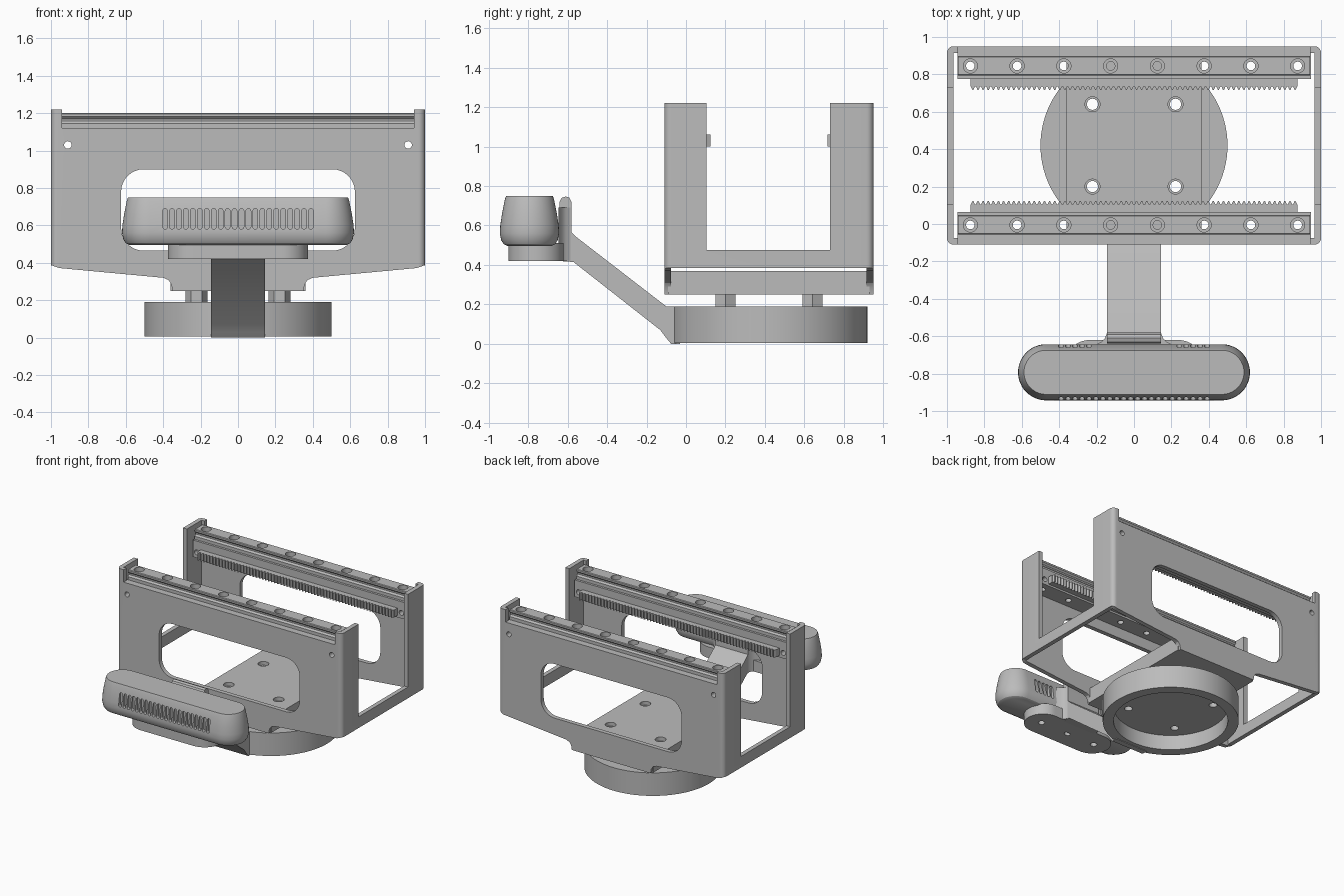
import bpy, bmesh, math
from math import cos, sin, pi

cube = bpy.data.objects.get("Cube")
if cube:
    bpy.data.objects.remove(cube, do_unlink=True)

grey = bpy.data.materials.new("plain grey")
grey.use_nodes = True
grey.diffuse_color = (0.5, 0.5, 0.5, 1)
grey.node_tree.nodes["Principled BSDF"].inputs["Base Color"].default_value = (0.5, 0.5, 0.5, 1)

MID = 0.42  # y of the frame and base centre


def finish(name, bm):
    bmesh.ops.recalc_face_normals(bm, faces=bm.faces)
    mesh = bpy.data.meshes.new(name)
    bm.to_mesh(mesh)
    bm.free()
    mesh.materials.append(grey)
    ob = bpy.data.objects.new(name, mesh)
    bpy.context.collection.objects.link(ob)
    return ob


def add_prism(bm, pts, axis, lo, hi):
    """Extrude a 2D outline along an axis; outline uses the other two axes in order."""
    def place(p, d):
        c = list(p)
        c.insert("xyz".index(axis), d)
        return bm.verts.new(c)
    a = [place(p, lo) for p in pts]
    b = [place(p, hi) for p in pts]
    bm.faces.new(a)
    bm.faces.new(b[::-1])
    n = len(pts)
    for i in range(n):
        bm.faces.new((a[i], a[(i + 1) % n], b[(i + 1) % n], b[i]))


def prisms(name, outlines, axis, lo, hi):
    bm = bmesh.new()
    for pts in outlines:
        add_prism(bm, pts, axis, lo, hi)
    return finish(name, bm)


def circle(cx, cy, r, n=24):
    return [(cx + r * cos(2 * pi * i / n), cy + r * sin(2 * pi * i / n)) for i in range(n)]


def rounded(x0, x1, y0, y1, r, n=8):
    pts = []
    for k, (cx, cy) in enumerate([(x1 - r, y1 - r), (x0 + r, y1 - r), (x0 + r, y0 + r), (x1 - r, y0 + r)]):
        for i in range(n + 1):
            a = pi / 2 * (k + i / n)
            pts.append((cx + r * cos(a), cy + r * sin(a)))
    return pts


def stadium(half, r, cy, n=24):
    pts = []
    for s in (1, -1):
        for i in range(n + 1):
            a = -pi / 2 + pi * i / n
            pts.append((s * (half + r * cos(a)), cy + s * r * sin(a)))
    return pts


def rect(x0, x1, y0, y1):
    return [(x0, y0), (x1, y0), (x1, y1), (x0, y1)]


def boolean(ob, cutter, operation="DIFFERENCE"):
    mod = ob.modifiers.new("cut", "BOOLEAN")
    mod.object, mod.operation, mod.solver = cutter, operation, "EXACT"
    deps = bpy.context.evaluated_depsgraph_get()
    mesh = bpy.data.meshes.new_from_object(ob.evaluated_get(deps))
    ob.modifiers.clear()
    ob.data = mesh
    bpy.data.objects.remove(cutter, do_unlink=True)


def drill(ob, outlines, axis, lo, hi):
    boolean(ob, prisms("cutter", outlines, axis, lo, hi))


def envelope(ob):
    boolean(ob, prisms("envelope", [rounded(-1, 1, -0.11, 0.95, 0.035)], "z", 0, 2), "INTERSECT")


# Wall outline: sloping lower edge, dropped centre, raised end tabs
half = [(0.35, 0.25), (0.356, 0.285), (0.372, 0.308), (0.40, 0.32), (0.955, 0.372),
        (0.985, 0.382), (1.0, 0.41), (1.02, 1.22), (0.94, 1.22), (0.94, 1.12)]
half = [(1.02 if x == 1.0 else x, z) for x, z in half]
wall = half + [(-x, z) for x, z in half[::-1]]
window = rounded(-0.625, 0.625, 0.465, 0.90, 0.12)
pin_holes = [circle(s * 0.91, 1.03, 0.02) for s in (-1, 1)]
rail_x = [-0.875 + 0.25 * i for i in range(8)]

for side, label in ((-1, "front"), (1, "back")):
    def span(a, b):
        return sorted((MID + side * a, MID + side * b))

    w = prisms(label + "_wall", [wall], "y", *span(0.495, 0.55))
    drill(w, [window] + pin_holes, "y", -0.3, 1.2)
    envelope(w)

    # Ledge carrying the guide rail
    ledge = prisms(label + "_ledge", [rect(-0.945, 0.945, 0.985, 1.12)], "y", *span(0.355, 0.5))
    drill(ledge, pin_holes, "y", -0.3, 1.2)
    yc = MID + side * 0.425
    drill(ledge, [circle(x, yc, 0.023) for x in rail_x], "z", 0.9, 1.3)

    # Guide rail with waisted sides and counterbored holes
    prof = [(0.052, 1.12), (0.052, 1.145), (0.04, 1.158), (0.04, 1.17), (0.052, 1.182), (0.052, 1.195), (0.047, 1.2)]
    prof = [(yc + y, z) for y, z in prof] + [(yc - y, z) for y, z in prof[::-1]]
    rail = prisms(label + "_guide_rail", [prof], "x", -0.94, 0.94)
    drill(rail, [circle(x, yc, 0.023) for x in rail_x], "z", 1.0, 1.3)
    drill(rail, [circle(x, yc, 0.038) for x in rail_x], "z", 1.165, 1.3)

    # Toothed rack on the inner face
    teeth, pitch = 64, 1.75 / 64
    pts = [(-0.875, MID + side * 0.36), (-0.875, MID + side * 0.315)]
    for i in range(teeth):
        x = -0.875 + i * pitch
        pts += [(x + pitch * f, MID + side * d) for f, d in ((0.1, 0.315), (0.4, 0.297), (0.6, 0.297), (0.9, 0.315))]
    pts += [(0.875, MID + side * 0.315), (0.875, MID + side * 0.36)]
    prisms(label + "_rack", [pts], "z", 1.0, 1.06)

# U-shaped end frames
u_shape = [(-0.13, 0.385), (0.97, 0.385), (0.97, 1.22), (0.73, 1.22), (0.73, 0.475),
           (0.105, 0.475), (0.105, 1.22), (-0.13, 1.22)]
for s, label in ((-1, "right"), (1, "left")):
    u = prisms(label + "_end_frame", [u_shape], "x", *sorted((s * 0.965, s * 1.02)))
    envelope(u)

# Floor, nuts and round base share four through holes
spots = [(x, y) for x in (-0.222, 0.222) for y in (0.2, 0.64)]
bolt_holes = [circle(x, y, 0.03) for x, y in spots]
floor = prisms("floor", [rect(-0.36, 0.36, -0.09, 0.93)], "z", 0.25, 0.37)
drill(floor, bolt_holes, "z", 0.1, 0.5)
drill(floor, [circle(x, y, 0.04) for x, y in spots], "z", 0.34, 0.5)
nuts = prisms("spacer_nuts", [circle(x, y, 0.058, 6) for x, y in spots], "z", 0.188, 0.252)
drill(nuts, bolt_holes, "z", 0.1, 0.5)
base = prisms("round_base", [circle(0, MID, 0.5, 96)], "z", 0.005, 0.19)
drill(base, [circle(0, MID, 0.42, 96)], "z", -0.1, 0.125)
drill(base, bolt_holes, "z", -0.1, 0.5)

# Sloping arm with upright plate
arm = [(-0.03, 0.0), (-0.075, 0.0), (-0.10, 0.03), (-0.13, 0.07), (-0.57, 0.415), (-0.64, 0.42),
       (-0.64, 0.72), (-0.63, 0.74), (-0.61, 0.747), (-0.59, 0.74), (-0.58, 0.72),
       (-0.58, 0.565), (-0.56, 0.545), (-0.10, 0.19), (-0.03, 0.19)]
prisms("arm", [arm], "x", -0.145, 0.145)
flare = [(0.145, -0.585), (0.155, -0.61), (0.172, -0.628), (0.205, -0.645)]
prisms("arm_flare", [flare + [(-x, y) for x, y in flare[::-1]]], "z", 0.42, 0.69)

# Mounting foot under the sensor head
foot = prisms("sensor_foot", [stadium(0.235, 0.14, -0.76)], "z", 0.42, 0.51)
drill(foot, [circle(x, -0.76, 0.025) for x in (-0.25, 0, 0.25)], "z", 0.3, 0.46)
prisms("foot_bridge", [rect(-0.145, 0.145, -0.75, -0.6)], "z", 0.421, 0.49)

# Sensor head: stacked stadium sections
bm = bmesh.new()
rings = []
for z, r in ((0.495, 0.11), (0.505, 0.13), (0.525, 0.143), (0.56, 0.15), (0.60, 0.148),
             (0.66, 0.139), (0.735, 0.124), (0.75, 0.118)):
    rings.append([bm.verts.new((x, y, z)) for x, y in stadium(0.47, r, -0.793)])
for a, b in zip(rings, rings[1:]):
    for i in range(len(a)):
        j = (i + 1) % len(a)
        bm.faces.new((a[i], a[j], b[j], b[i]))
bm.faces.new(rings[0])
bm.faces.new(rings[-1])
head = finish("sensor_head", bm)

# Ventilation slots on the front and back of the head
slots = [rounded(x - 0.0125, x + 0.0125, 0.58, 0.69, 0.0124, 4)
         for x in (-0.39 + 0.78 * i / 21 for i in range(22))]
drill(head, slots, "y", -1.0, -0.915)
drill(head, [s for s in slots if abs(s[0][0]) > 0.22], "y", -0.67, -0.6)

# Smooth curves, sharp edges
for ob in bpy.context.scene.objects:
    ob.select_set(ob.type == "MESH")
    if ob.type == "MESH":
        bpy.context.view_layer.objects.active = ob
bpy.ops.object.shade_smooth_by_angle(angle=math.radians(30))
